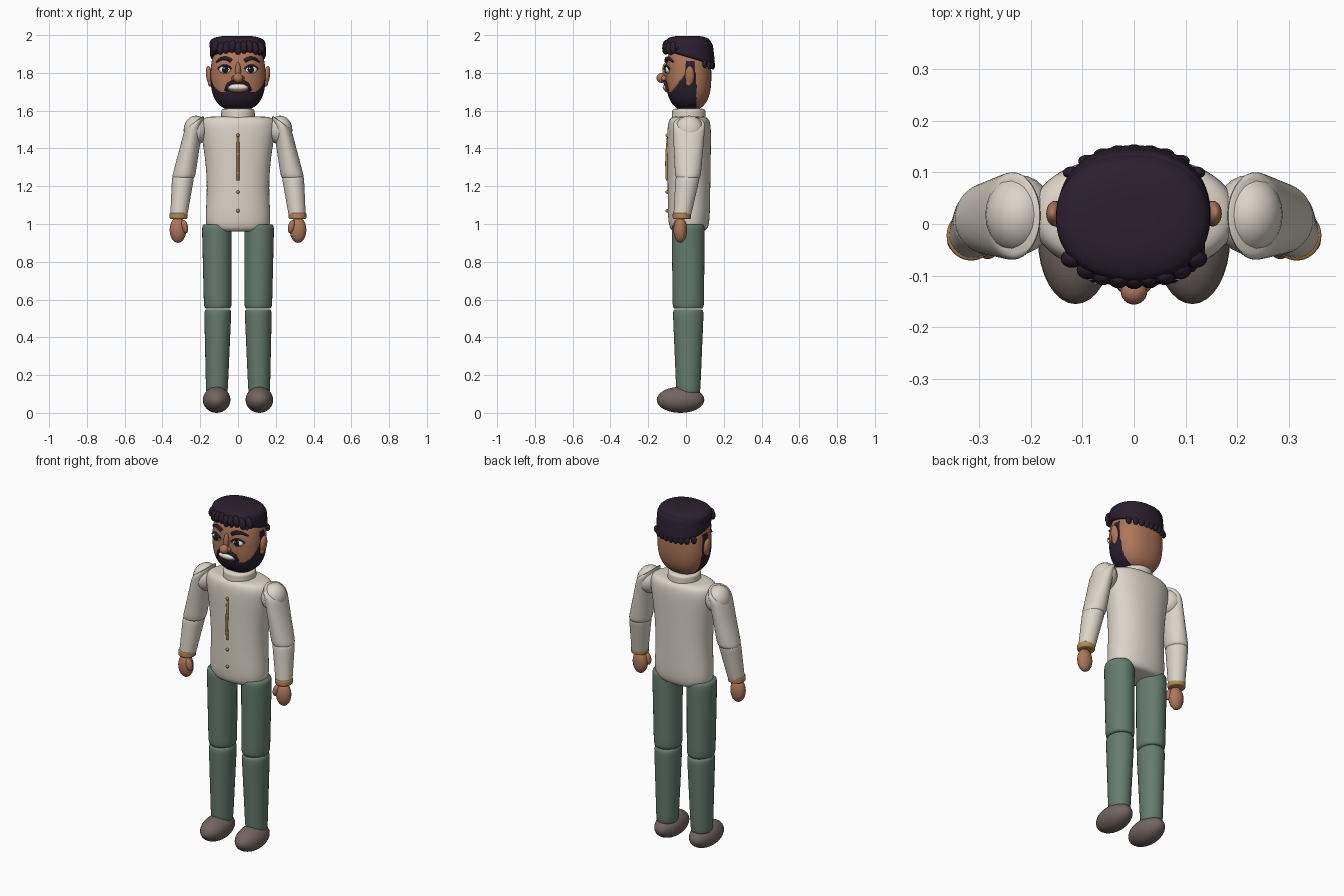
import bpy, bmesh, math
from mathutils import Vector

cube = bpy.data.objects.get("Cube")
if cube:
    bpy.data.objects.remove(cube)


def material(name, *rgb):
    mat = bpy.data.materials.new(name)
    mat.use_nodes = True
    mat.diffuse_color = (*rgb, 1)
    mat.node_tree.nodes["Principled BSDF"].inputs["Base Color"].default_value = mat.diffuse_color
    return mat


skin = material("skin brown", .42, .18, .1)
hair = material("hair dark plum", .024, .014, .028)
shirt = material("shirt cream", .72, .66, .58)
cloth = material("trouser green", .13, .2, .16)
leather = material("shoe brown", .17, .13, .12)
gold = material("trim gold", .46, .25, .09)
white = material("eye white", .8, .8, .76)
black = material("iris black", .01, .01, .01)


def link(name, data, mat):
    data.materials.append(mat)
    ob = bpy.data.objects.new(name, data)
    bpy.context.collection.objects.link(ob)
    return ob


def finish(name, bm, mat):
    bmesh.ops.recalc_face_normals(bm, faces=bm.faces)
    mesh = bpy.data.meshes.new(name)
    bm.to_mesh(mesh)
    bm.free()
    return link(name, mesh, mat)


def superellipse(value, power):
    return max(1 - abs(value) ** power, 0) ** (1 / power)


def tube(name, mat, start, end, start_radii, end_radii, edge=12, power=2,
         tilt=(0, 0), waist=0, segments=48, steps=24):
    """Tapered tube with rounded ends; the tilt of its sections fades out towards the end."""
    start, end = Vector(start), Vector(end)
    start_radii, end_radii, tilt = Vector(start_radii), Vector(end_radii), Vector(tilt)
    bm = bmesh.new()
    loops = []
    for i in range(1, steps):
        u = -math.cos(math.pi * i / steps)
        t = (u + 1) / 2
        centre = start.lerp(end, t)
        radii = start_radii.lerp(end_radii, t) * superellipse(u, edge)
        radii.x -= waist * math.sin(math.pi * t)
        slope = tilt * (1 - t)
        loop = []
        for j in range(segments):
            angle = math.tau * j / segments
            c, s = math.cos(angle), math.sin(angle)
            offset = Vector((math.copysign(abs(c) ** (2 / power), c) * radii.x,
                             math.copysign(abs(s) ** (2 / power), s) * radii.y))
            loop.append(bm.verts.new(centre + Vector((*offset, slope.dot(offset)))))
        loops.append(loop)
    for low, high in zip(loops, loops[1:]):
        for j in range(segments):
            bm.faces.new((low[j - 1], low[j], high[j], high[j - 1]))
    bm.faces.new(loops[0])
    bm.faces.new(loops[-1])
    return finish(name, bm, mat)


def ball(name, mat, location, size, lean=0, detail=24):
    bm = bmesh.new()
    bmesh.ops.create_uvsphere(bm, u_segments=detail, v_segments=detail // 2, radius=1)
    ob = finish(name, bm, mat)
    ob.location, ob.scale, ob.rotation_euler.y = location, size, lean
    return ob


def arc(name, mat, start, end, bulge, thickness, tips=(1, 1)):
    """Round strand from start to end, pushed out by bulge at its middle."""
    start, end = Vector(start), Vector(end)
    curve = bpy.data.curves.new(name, "CURVE")
    curve.dimensions = "3D"
    curve.bevel_depth, curve.bevel_resolution, curve.use_fill_caps = thickness, 3, True
    spline = curve.splines.new("NURBS")
    spline.points.add(2)
    middle = (start + end) / 2 + Vector(bulge)
    for point, place, radius in zip(spline.points, (start, middle, end), (tips[0], 1, tips[1])):
        point.co, point.radius = (*place, 1), radius
    spline.use_endpoint_u, spline.order_u = True, 3
    return link(name, curve, mat)


# Head shape, shared with everything placed on the face
head_low, head_high = Vector((0, .014, 1.6)), Vector((0, .014, 1.97))
head_radii = Vector((.145, .12))
head_edge, head_power = 2.6, 2.4


def on_face(x, z, out=0):
    """Point on the front of the head, moved forward by out."""
    middle = (head_low + head_high) / 2
    scale = superellipse((z - middle.z) / (head_high.z - middle.z), head_edge)
    depth = scale * head_radii.y * superellipse(x / (scale * head_radii.x), head_power)
    return Vector((x, middle.y - depth - out, z))


head = tube("head", skin, head_low, head_high, head_radii, head_radii, edge=head_edge,
            power=head_power, segments=144, steps=110)

# Beard, coloured by position
head.data.materials.append(hair)
for face in head.data.polygons:
    x, y, z = face.center
    limit = min(max(1.8 + 1.3 * y, 1.7), 1.8)
    if y < 0 and abs(x) < .06:
        limit = 1.75
    elif 0 < y < .045:
        limit = 1.86
    face.material_index = int(y < .055 and z < limit)

# Shirt body and collar
body = tube("shirt_body", shirt, (0, .015, .96), (0, .017, 1.57), (.18, .11), (.215, .117),
            edge=8, power=2.2, waist=.03, segments=64, steps=40)
# Close the waist taper neatly where the end sections are smallest
tube("collar", shirt, (0, .015, 1.55), (0, .015, 1.612), (.09, .09), (.088, .088), edge=6)

# Front trim and buttons
arc("shirt_trim", gold, (0, -.08, 1.55), (0, -.1, 1.23), (0, -.022, 0), .007)
for row in range(5):
    height = 1.07 + row / 10
    ball("shirt_button", gold, (0, -.1, height), (.009, .009, .009), detail=12)

for side, tag in ((1, "left_"), (-1, "right_")):
    # Arms
    ball(tag + "shoulder", shirt, (side * .222, .018, 1.497), (.066, .077, .077))
    elbow = Vector((side * .29, .01, 1.24))
    wrist = Vector((side * .315, -.022, 1.03))
    tube(tag + "upper_arm", shirt, (side * .23, .016, 1.54), elbow,
         (.053, .087), (.062, .067), tilt=(side * -.75, 0))
    tube(tag + "forearm", shirt, elbow + Vector((0, 0, .015)), wrist, (.059, .065), (.044, .045))
    tube(tag + "cuff", gold, wrist - Vector((0, 0, .005)), wrist + Vector((0, 0, .03)),
         (.047, .048), (.048, .049), edge=6)
    ball(tag + "hand", skin, (side * .318, -.03, .968), (.044, .036, .068))
    ball(tag + "thumb", skin, (side * .283, -.048, .987), (.018, .02, .036), lean=side / 4)

    # Legs and shoes
    knee = Vector((side * .107, .012, .55))
    tube(tag + "thigh", cloth, (side * .112, .012, 1), knee, (.079, .087), (.073, .083), edge=16)
    tube(tag + "shin", cloth, knee, (side * .112, .012, .1), (.072, .082), (.057, .063), edge=16)
    ball(tag + "shoe", leather, (side * .113, -.029, .069), (.073, .126, .069), detail=32)

    # Eyes, lashes and brows
    eye = on_face(side * .068, 1.817)
    ball(tag + "eye", white, eye, (.033, .015, .021))
    ball(tag + "iris", black, eye + Vector((0, -.012, 0)), (.017, .006, .018))
    ball(tag + "eye_glint", white, eye + Vector((-.006, -.018, .007)), (.004, .002, .004), detail=12)
    arc(tag + "lashes", hair, on_face(side * .034, 1.82, .01), on_face(side * .105, 1.82, .01),
        (0, -.01, .04), .005)
    arc(tag + "eyebrow", hair, on_face(side * .035, 1.862, .004), on_face(side * .115, 1.857, .004),
        (0, -.02, .035), .011, tips=(1, .4))

    # Moustache, ears and nostrils
    arc(tag + "moustache", hair, on_face(0, 1.75, .006), on_face(side * .066, 1.705),
        (side * .02, -.015, .035), .011, tips=(.8, .5))
    ball(tag + "ear", skin, (side * .152, .02, 1.786), (.017, .025, .052), lean=side / 8)
    ball(tag + "earlobe", skin, (side * .147, .014, 1.748), (.013, .016, .02))
    ball(tag + "nostril", skin, on_face(side * .021, 1.771, .012), (.013, .015, .014))

# Nose and mouth
ball("nose_tip", skin, on_face(0, 1.773, .024), (.026, .026, .026))
ball("nose_bridge", skin, on_face(0, 1.81), (.015, .02, .046))
ball("lips", skin, on_face(0, 1.724, -.005), (.06, .02, .028))
ball("teeth", white, on_face(0, 1.724, .002), (.05, .018, .017))

# Hair: cropped lower layer with a ragged hem, then the thick top
tube("hair_lower_layer", hair, (0, .02, 1.875), (0, .015, 1.97), (.149, .136), (.146, .125),
     edge=7, power=2.2, tilt=(0, -.33), segments=72)
tube("hair_top", hair, (0, .014, 1.9), (-.005, .012, 1.997), (.15, .122), (.147, .122),
     edge=3, power=2.2, tilt=(0, -.1), segments=72)

# Nape and fringe tufts follow the edge of the hair
for i in range(-4, 5):
    x = i * .03
    curve = superellipse(x / .15, 2.2)
    ball("fringe_tuft", hair, (x, .01 - .118 * curve, 1.93 + i % 3 * .005),
         (.02, .018, .034), lean=-i / 12)
    ball("nape_tuft", hair, (x, .02 + .122 * curve, 1.86 - .02 * curve), (.018, .012, .022))
arc("side_sweep", hair, (.06, .05, 1.98), (.11, -.085, 1.9), (.07, 0, .04), .02, tips=(.3, .5))
arc("front_sweep", hair, (-.11, -.03, 1.965), (.09, -.07, 1.96), (0, -.07, .015), .02, tips=(.4, .5))

# Smooth shading with crisp edges
bpy.ops.object.select_all(action="DESELECT")
for ob in bpy.context.scene.objects:
    if ob.type == "MESH":
        ob.select_set(True)
        bpy.context.view_layer.objects.active = ob
bpy.ops.object.shade_smooth_by_angle(angle=math.radians(50))
